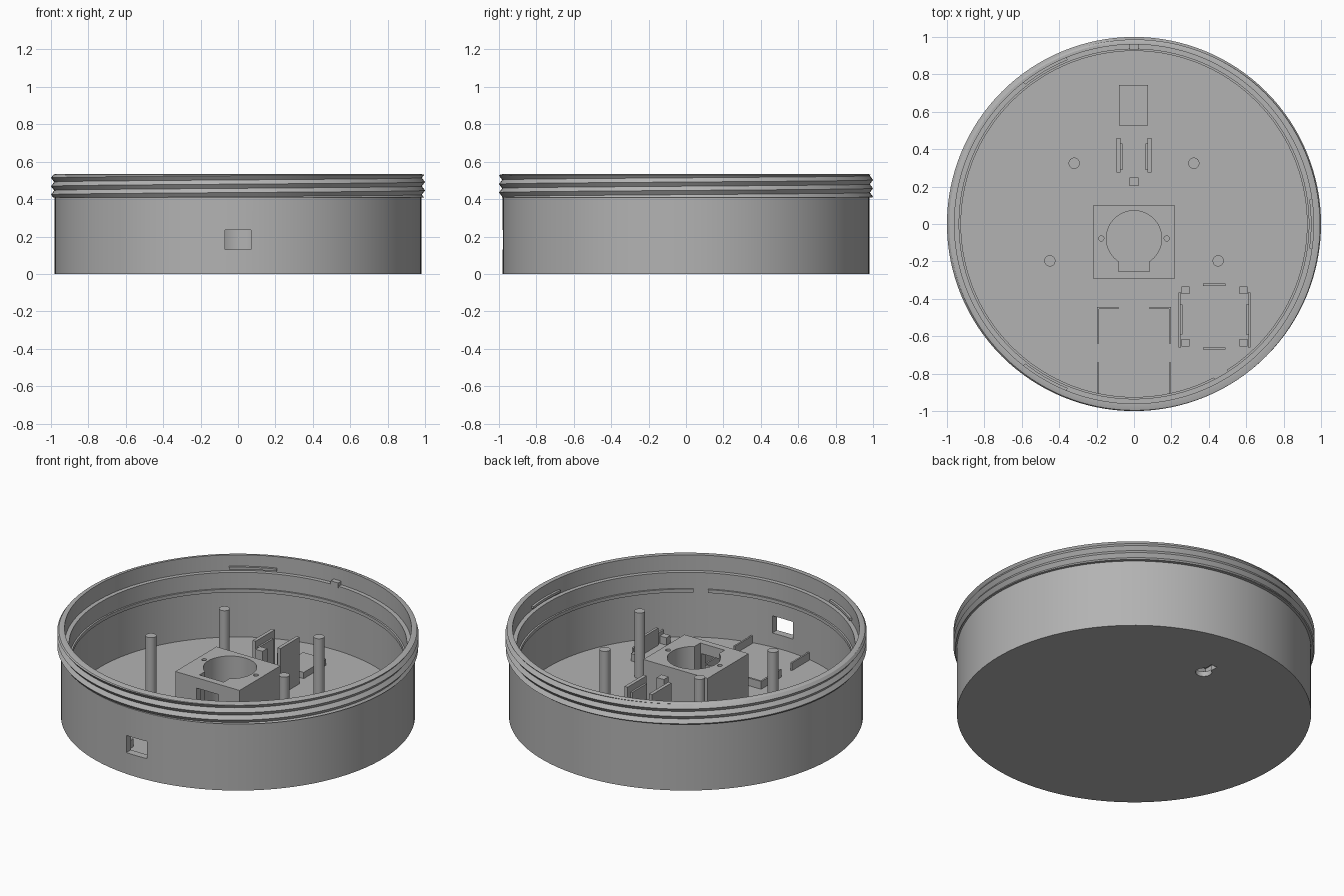
import bpy, bmesh, math

if "Cube" in bpy.data.objects:
    bpy.data.objects.remove(bpy.data.objects["Cube"])

TAU = 2 * math.pi
FLOOR = 0.045
mat = bpy.data.materials.new("grey_plastic")
mat.diffuse_color = (0.45, 0.45, 0.45, 1)
mat.use_nodes = True
mat.node_tree.nodes["Principled BSDF"].inputs["Base Color"].default_value = mat.diffuse_color


def finish(bm, name, smooth=True):
    bmesh.ops.remove_doubles(bm, verts=bm.verts, dist=1e-5)
    bmesh.ops.recalc_face_normals(bm, faces=bm.faces)
    me = bpy.data.meshes.new(name)
    bm.to_mesh(me)
    bm.free()
    ob = bpy.data.objects.new(name, me)
    bpy.context.collection.objects.link(ob)
    me.materials.append(mat)
    if smooth:
        shade(ob)
    return ob


def shade(ob):
    bpy.ops.object.select_all(action='DESELECT')
    ob.select_set(True)
    bpy.context.view_layer.objects.active = ob
    bpy.ops.object.shade_smooth_by_angle(angle=math.radians(25))


def prism(name, pts, z0, z1):
    """Extrude an outline in x, y between two heights."""
    bm = bmesh.new()
    lo = [bm.verts.new((x, y, z0)) for x, y in pts]
    hi = [bm.verts.new((x, y, z1)) for x, y in pts]
    bm.faces.new(lo[::-1])
    bm.faces.new(hi)
    n = len(pts)
    for i in range(n):
        j = (i + 1) % n
        bm.faces.new((lo[i], lo[j], hi[j], hi[i]))
    return finish(bm, name)


def box(name, x0, x1, y0, y1, z0, z1):
    return prism(name, [(x0, y0), (x1, y0), (x1, y1), (x0, y1)], z0, z1)


def rod(name, x, y, r, z0, z1, n=32):
    return prism(name, [(x + r * math.cos(TAU * i / n), y + r * math.sin(TAU * i / n))
                        for i in range(n)], z0, z1)


def arc(name, r0, r1, z0, z1, a0, a1):
    """Curved bar between two radii and two angles in degrees."""
    n = max(6, int((a1 - a0) / 3))
    angs = [math.radians(a0 + (a1 - a0) * i / n) for i in range(n + 1)]
    bm = bmesh.new()
    rings = [[bm.verts.new((r * math.cos(a), r * math.sin(a), z))
              for r, z in ((r0, z0), (r1, z0), (r1, z1), (r0, z1))] for a in angs]
    for p, q in zip(rings, rings[1:]):
        for k in range(4):
            m = (k + 1) % 4
            bm.faces.new((p[k], p[m], q[m], q[k]))
    bm.faces.new(rings[0])
    bm.faces.new(rings[-1])
    return finish(bm, name)


def cut(ob, *cutters):
    for c in cutters:
        m = ob.modifiers.new("cut", 'BOOLEAN')
        m.operation, m.solver, m.object = 'DIFFERENCE', 'EXACT', c
        bpy.ops.object.select_all(action='DESELECT')
        bpy.context.view_layer.objects.active = ob
        ob.select_set(True)
        bpy.ops.object.modifier_apply(modifier=m.name)
    shade(ob)


# Round tub with a helical outside thread and a stepped inner lip
PITCH, T0, T1, CREST = 0.045, 0.41, 0.53, 0.4465


def thread_r(z, turn):
    f = ((z - CREST) / PITCH - turn) % 1.0
    return 0.983 + 0.017 * abs(2 * f - 1)


def tub():
    bm = bmesh.new()
    n = 128
    rings = []
    for i in range(n + 1):
        t = i / n
        a = TAU * (i % n) / n
        prof = [(0, 0), (0.98, 0), (0.98, T0)]
        for k in range(-5, 6):
            z = min(T1, max(T0, CREST + PITCH * (k / 2 + t)))
            prof.append((thread_r(z, t), z))
        prof += [(0.975, 0.535), (0.96, 0.535), (0.96, 0.44), (0.935, 0.44),
                 (0.935, FLOOR), (0, FLOOR)]
        rings.append([bm.verts.new((r * math.cos(a), r * math.sin(a), z)) for r, z in prof])
    for p, q in zip(rings, rings[1:]):
        for k in range(len(p) - 1):
            bm.faces.new((p[k], q[k], q[k + 1], p[k + 1]))
    bmesh.ops.remove_doubles(bm, verts=bm.verts, dist=1e-5)
    bmesh.ops.dissolve_degenerate(bm, edges=bm.edges, dist=1e-5)
    return finish(bm, "threaded_tub")


body = tub()

# Cable window in the wall and keyhole with pocket in the base
window = box("window_cutter", -0.07, 0.07, -1.1, -0.85, 0.13, 0.235)
key_round = rod("key_round_cutter", 0, 0.6, 0.045, -0.1, 0.04)
key_slot = box("key_slot_cutter", -0.02, 0.02, 0.6, 0.69, -0.1, 0.04)
pocket = box("pocket_cutter", -0.06, 0.06, 0.545, 0.725, 0.03, 0.068)
cover = box("keyhole_cover", -0.08, 0.075, 0.527, 0.743, FLOOR - 0.002, 0.083)
cut(body, window, key_round, key_slot, pocket)
cut(cover, pocket)

# Central sensor block with round bore, slot, front opening and screw holes
block = box("sensor_block", -0.217, 0.217, -0.295, 0.102, FLOOR, 0.325)
bore = rod("bore_cutter", 0, -0.077, 0.148, 0, 0.5, 64)
slot = box("slot_cutter", -0.082, 0.082, -0.255, -0.1, 0, 0.5)
opening = box("opening_cutter", -0.075, 0.075, -0.4, -0.2, 0, 0.262)
screws = [rod("screw_cutter", s * 0.175, -0.077, 0.014, 0.15, 0.5, 16) for s in (-1, 1)]
cut(block, bore, slot, opening, *screws)

for c in [window, key_round, key_slot, pocket, bore, slot, opening] + screws:
    bpy.data.objects.remove(c)

# Retaining ring with one gap, bayonet ribs and locating tab inside the wall
arc("retaining_ring", 0.925, 0.94, 0.322, 0.342, -57.5, 297.5)
for a in (0, 120, 240):
    arc("bayonet_rib", 0.946, 0.965, 0.452, 0.466, a - 8, a + 8)
box("locating_tab", -0.025, 0.025, 0.93, 0.965, 0.43, 0.462)

# Standing posts
for s in (-1, 1):
    rod("back_post", s * 0.32, 0.325, 0.03, FLOOR, 0.445)
    rod("front_post", s * 0.45, -0.197, 0.03, FLOOR, 0.445)

# Upright board holder: two clip plates with inner ridges and a stop
for s in (-1, 1):
    xs = sorted((s * 0.094, s * 0.073))
    box("holder_plate", *xs, 0.275, 0.46, FLOOR, 0.33)
    xs = sorted((s * 0.075, s * 0.062))
    box("holder_ridge", *xs, 0.29, 0.43, FLOOR, 0.29)
box("holder_stop", -0.024, 0.024, 0.202, 0.248, FLOOR, 0.322)

# Low guide walls behind the cable window
for s in (-1, 1):
    xs = sorted((s * 0.197, s * 0.187))
    box("guide_side", *xs, -0.64, -0.443, FLOOR, 0.092)
    box("guide_rail", *xs, -0.91, -0.74, FLOOR, 0.092)
    xs = sorted((s * 0.197, s * 0.083))
    box("guide_end", *xs, -0.455, -0.443, FLOOR, 0.092)

# Square module holder: corner posts, end bars and side clips
CX, CY = 0.43, -0.495
for s in (-1, 1):
    for t in (-1, 1):
        px, py = CX + s * 0.155, CY + t * 0.14
        box("corner_post", px - 0.022, px + 0.022, py - 0.02, py + 0.02, FLOOR, 0.09)
    y = CY + s * 0.17
    box("end_bar", CX - 0.06, CX + 0.06, y - 0.006, y + 0.006, FLOOR, 0.095)
    xs = sorted((CX + s * 0.192, CX + s * 0.18))
    box("side_clip", *xs, -0.66, -0.365, FLOOR, 0.11)
    xs = sorted((CX + s * 0.185, CX + s * 0.17))
    box("clip_hook", *xs, -0.59, -0.43, FLOOR, 0.15)
